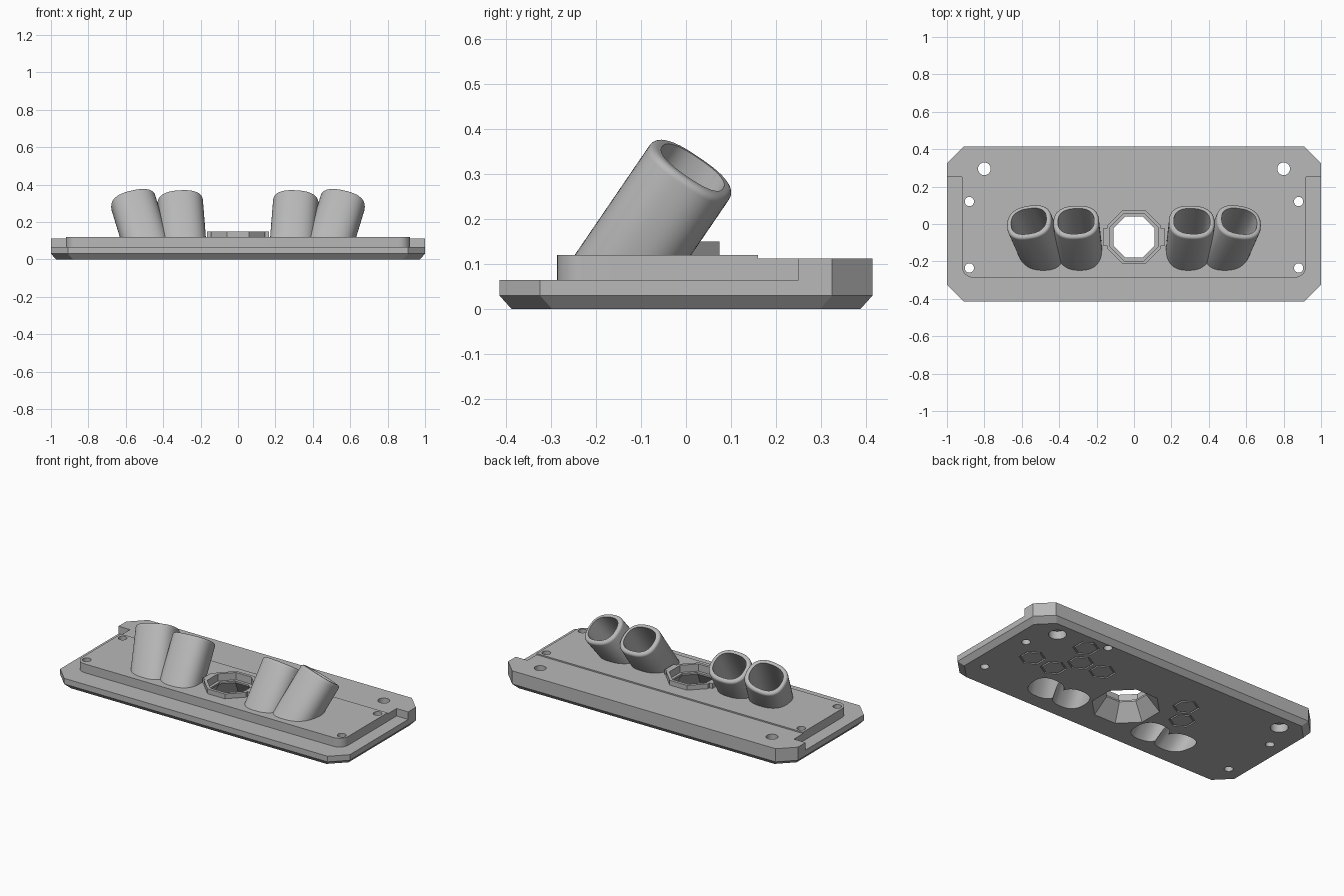
import bpy, bmesh, math
from mathutils import Vector

cube = bpy.data.objects.get("Cube")
if cube:
    bpy.data.objects.remove(cube, do_unlink=True)

grey = bpy.data.materials.new("mid grey")
grey.use_nodes = True
grey.diffuse_color = (0.48, 0.48, 0.48, 1)
grey.node_tree.nodes["Principled BSDF"].inputs["Base Color"].default_value = grey.diffuse_color


def loft(name, loops, ring=False):
    """Skin a list of equal-length point loops; ring joins last to first."""
    bm = bmesh.new()
    rows = [[bm.verts.new(p) for p in loop] for loop in loops]
    n = len(rows[0])
    pairs = list(zip(rows, rows[1:])) + ([(rows[-1], rows[0])] if ring else [])
    for a, b in pairs:
        for i in range(n):
            j = (i + 1) % n
            bm.faces.new((a[i], a[j], b[j], b[i]))
    if not ring:
        bm.faces.new(rows[0])
        bm.faces.new(rows[-1])
    bmesh.ops.recalc_face_normals(bm, faces=bm.faces)
    mesh = bpy.data.meshes.new(name)
    bm.to_mesh(mesh)
    bm.free()
    mesh.materials.append(grey)
    obj = bpy.data.objects.new(name, mesh)
    bpy.context.collection.objects.link(obj)
    return obj


def at(outline, z):
    return [(x, y, z) for x, y in outline]


def prism(name, outline, z0, z1):
    return loft(name, [at(outline, z0), at(outline, z1)])


def ngon(x, y, r, n, turn=0.0):
    return [(x + r * math.cos(turn + math.tau * i / n),
             y + r * math.sin(turn + math.tau * i / n)) for i in range(n)]


def octagon(apothem):
    return ngon(0, CENTRE_Y, apothem / math.cos(math.pi / 8), 8, math.pi / 8)


def rect(x0, x1, y0, y1):
    return [(x0, y0), (x1, y0), (x1, y1), (x0, y1)]


def boolean(target, tool, operation="DIFFERENCE"):
    tool.hide_render = True
    mod = target.modifiers.new("cut", "BOOLEAN")
    mod.operation, mod.object, mod.solver = operation, tool, "EXACT"
    bpy.context.view_layer.objects.active = target
    bpy.ops.object.modifier_apply(modifier=mod.name)


def cut_and_drop(target, tool, operation="DIFFERENCE"):
    boolean(target, tool, operation)
    bpy.data.objects.remove(tool, do_unlink=True)


CENTRE_Y = -0.07
TOP = 0.12


# Base plate: chamfered outline with a bevelled underside
def plate_outline(hx, hy, c=0.09):
    return [(hx, hy - c), (hx - c, hy), (c - hx, hy), (-hx, hy - c),
            (-hx, c - hy), (c - hx, -hy), (hx - c, -hy), (hx, c - hy)]


wide = plate_outline(1, 0.415)
plate = loft("base_plate", [at(plate_outline(0.973, 0.388), 0), at(wide, 0.03), at(wide, TOP)])

# Lower flange around the front and sides, with rounded inner corners
r, edge, front, shoulder = 0.06, 0.92, -0.287, 0.25
arc = [(edge - r + r * math.cos(a), front + r - r * math.sin(a))
       for a in [math.pi / 2 * i / 8 for i in range(9)]]
inner = [(edge, shoulder)] + arc
inner += [(-x, y) for x, y in reversed(inner)]
flange = [(-1.2, shoulder), (-1.2, -0.6), (1.2, -0.6), (1.2, shoulder)] + inner
cut_and_drop(plate, prism("flange_cutter", flange, 0.065, 0.3))

# Slightly lower rear strip
cut_and_drop(plate, prism("rear_cutter", rect(-1.2, 1.2, 0.16, 0.6), 0.112, 0.3))

# Screw holes: two large counterbored ones at the back, four small ones
for s in (-1, 1):
    for y, radius, z1 in ((0.295, 0.034, 0.3), (0.295, 0.05, 0.05),
                          (0.12, 0.025, 0.3), (-0.235, 0.025, 0.3)):
        x = 0.8 if y > 0.2 else 0.88
        cut_and_drop(plate, prism("hole_cutter", ngon(s * x, y, radius, 24), -0.1, z1))
cut_and_drop(plate, prism("blind_hole_cutter", ngon(0.49, 0.36, 0.025, 24), -0.1, 0.06))

# Central octagonal opening, flaring downwards
cut_and_drop(plate, loft("flare_cutter", [at(octagon(0.181), -0.001), at(octagon(0.11), 0.095)]))
cut_and_drop(plate, prism("throat_cutter", octagon(0.11), 0.08, 0.3))
cut_and_drop(plate, prism("seat_cutter", octagon(0.127), 0.105, 0.3))

# Raised octagonal collar with a tab on each side
collar = prism("centre_collar", octagon(0.145), TOP - 0.01, 0.15)
for s in (-1, 1):
    tab = rect(s * 0.13, s * 0.165, CENTRE_Y - 0.045, CENTRE_Y + 0.045)
    cut_and_drop(collar, prism("tab", tab, TOP - 0.01, 0.15), "UNION")
cut_and_drop(collar, prism("collar_cutter", octagon(0.127), 0.05, 0.3))

# Engraved hexagon rings underneath
for x, y in ((0.58, 0.28), (0.74, 0.01), (0.58, 0.0), (0.5, 0.138),
             (0.345, 0.138), (-0.26, 0.138), (-0.338, 0.01)):
    big, small = ngon(x, y, 0.075, 6, math.pi / 6), ngon(x, y, 0.064, 6, math.pi / 6)
    cut_and_drop(plate, loft("hexagon_cutter", [at(big, -0.02), at(big, 0.008),
                                                at(small, 0.008), at(small, -0.02)], True))


# Tilted tubes
def tube_axis(s, foot_x, rim_x):
    foot, rim = Vector((s * foot_x, -0.2, 0)), Vector((s * rim_x, 0.015, 0.315))
    d = (rim - foot).normalized()
    ex = (Vector((1, 0, 0)) - d * d.x).normalized()
    return rim, d, ex, d.cross(ex)


def section(axis, along, inset):
    """Rounded-square cross-section of the tube."""
    rim, d, ex, ey = axis
    pts = []
    for i in range(48):
        a = math.tau * i / 48
        c, s = math.cos(a), math.sin(a)
        k = (abs(c) ** 2.5 + abs(s) ** 2.5) ** (-1 / 2.5)
        pts.append(rim + d * along + ex * (0.122 - inset) * k * c + ey * (0.107 - inset) * k * s)
    return pts


def slide(axis, loop, z):
    """Extend a loop along the axis to a level plane."""
    d = axis[1]
    return [p + d * ((z - p.z) / d.z) for p in loop]


tubes = []
for side, s in (("left", 1), ("right", -1)):
    pair, bores = [], []
    for place, foot_x, rim_x in (("inner", 0.285, 0.31), ("outer", 0.467, 0.563)):
        axis = tube_axis(s, foot_x, rim_x)
        body = section(axis, 0, 0)
        loops = [slide(axis, body, TOP - 0.01)]
        for i in range(6):
            a = math.pi / 2 * i / 5
            loops.append(section(axis, 0.016 * (math.sin(a) - 1), 0.016 * (1 - math.cos(a))))
        pair.append(loft(f"{side}_{place}_tube", loops))
        bores.append(loft("bore_cutter", [slide(axis, section(axis, 0, 0.025), -0.05),
                                          section(axis, 0.05, 0.025)]))
    for bore in bores:
        for part in pair + [plate]:
            boolean(part, bore)
        bpy.data.objects.remove(bore, do_unlink=True)
    tubes += pair

# Smooth the round walls, keep the machined edges sharp
for obj in [plate, collar] + tubes:
    bpy.ops.object.select_all(action="DESELECT")
    obj.select_set(True)
    bpy.context.view_layer.objects.active = obj
    bpy.ops.object.shade_smooth_by_angle(angle=math.radians(30))
